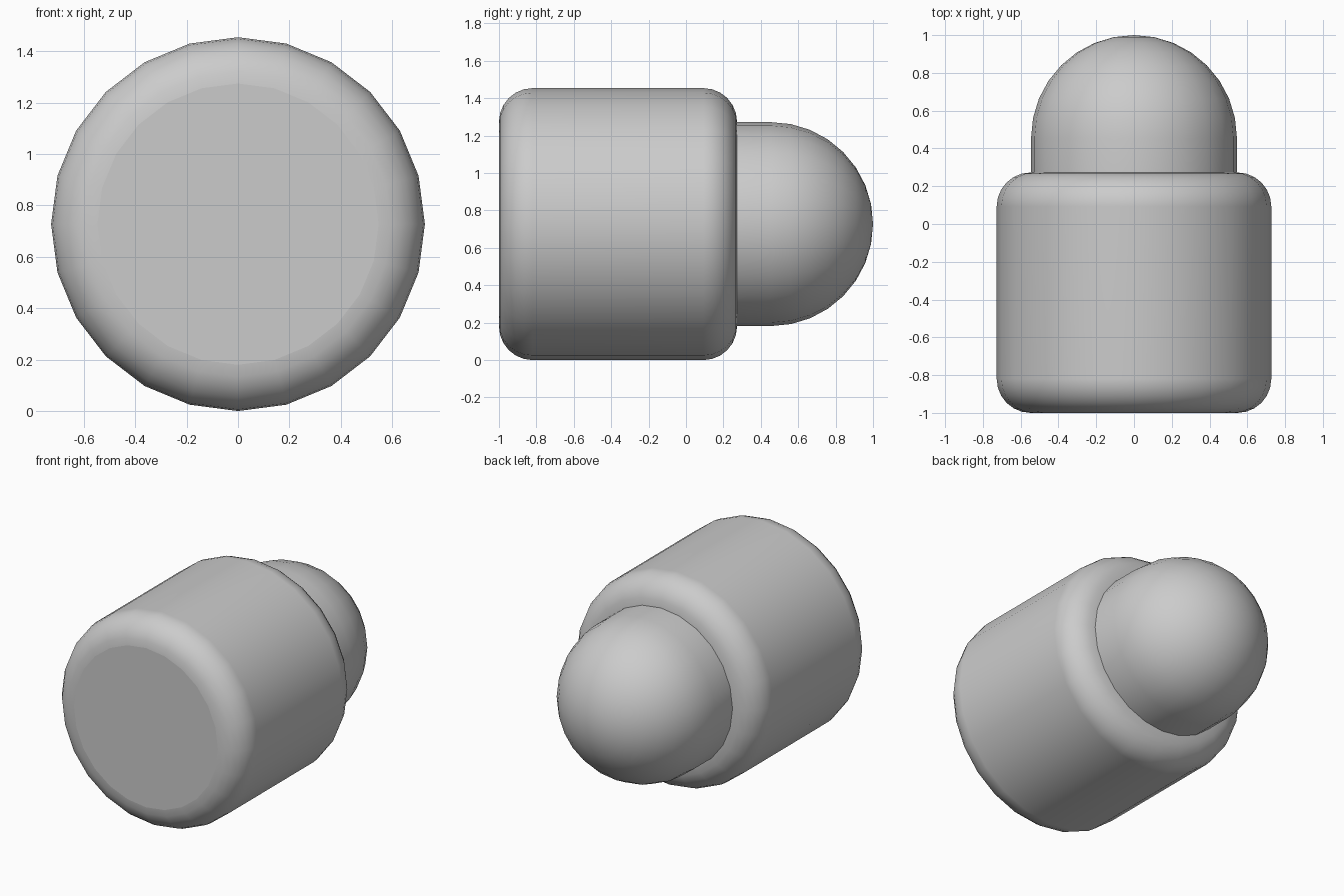
import bpy
import bmesh
from math import sin, cos, pi
from mathutils import Vector

cube = bpy.data.objects.get("Cube")
if cube:
    bpy.data.objects.remove(cube, do_unlink=True)

SEGMENTS = 24
CENTRE_Z = 0.727

# Single grey material
grey = bpy.data.materials.new("plain_grey")
grey.use_nodes = True
colour = (0.6, 0.6, 0.6, 1)
grey.diffuse_color = colour
grey.node_tree.nodes["Principled BSDF"].inputs["Base Color"].default_value = colour


def arc(radius, y, r, start, end, steps):
    """Profile points (radius, y) on an arc, angles measured from +radius to +y."""
    angles = [start + (end - start) * i / steps for i in range(steps + 1)]
    return [(radius + r * cos(a), y + r * sin(a)) for a in angles]


def lathe(name, profile):
    """Spin a (radius, y) profile around the front-to-back axis."""
    bm = bmesh.new()
    verts = [bm.verts.new((0, y, r)) for r, y in profile]
    edges = [bm.edges.new(pair) for pair in zip(verts, verts[1:])]
    bmesh.ops.spin(bm, geom=verts + edges, cent=(0, 0, 0), axis=Vector((0, 1, 0)),
                   angle=2 * pi, steps=SEGMENTS, use_merge=True)
    bmesh.ops.remove_doubles(bm, verts=bm.verts[:], dist=0.0005)
    bmesh.ops.recalc_face_normals(bm, faces=bm.faces[:])
    mesh = bpy.data.meshes.new(name)
    bm.to_mesh(mesh)
    bm.free()
    mesh.materials.append(grey)
    obj = bpy.data.objects.new(name, mesh)
    obj.location.z = CENTRE_Z
    bpy.context.collection.objects.link(obj)
    bpy.ops.object.select_all(action="DESELECT")
    obj.select_set(True)
    bpy.context.view_layer.objects.active = obj
    bpy.ops.object.shade_smooth_by_angle()
    return obj


# Wide drum with rounded rims and flat ends
RADIUS, RIM, FRONT, BACK = 0.727, 0.18, -1.0, 0.273
inner = RADIUS - RIM
drum = lathe("drum_body", [(0, FRONT)]
             + arc(inner, FRONT + RIM, RIM, -pi / 2, 0, 6)
             + arc(inner, BACK - RIM, RIM, 0, pi / 2, 6)
             + [(0, BACK)])

# Flat end discs stay unshaded by the rounded rims
for face in drum.data.polygons:
    if abs(face.normal.y) > 0.999:
        face.use_smooth = False
weighted = drum.modifiers.new("rim_shading", "WEIGHTED_NORMAL")
weighted.keep_sharp = True

# Short neck ending in a round dome
DOME = 0.545
lathe("domed_knob", [(DOME, BACK - 0.01)] + arc(0, 1 - DOME, DOME, 0, pi / 2, 8))
